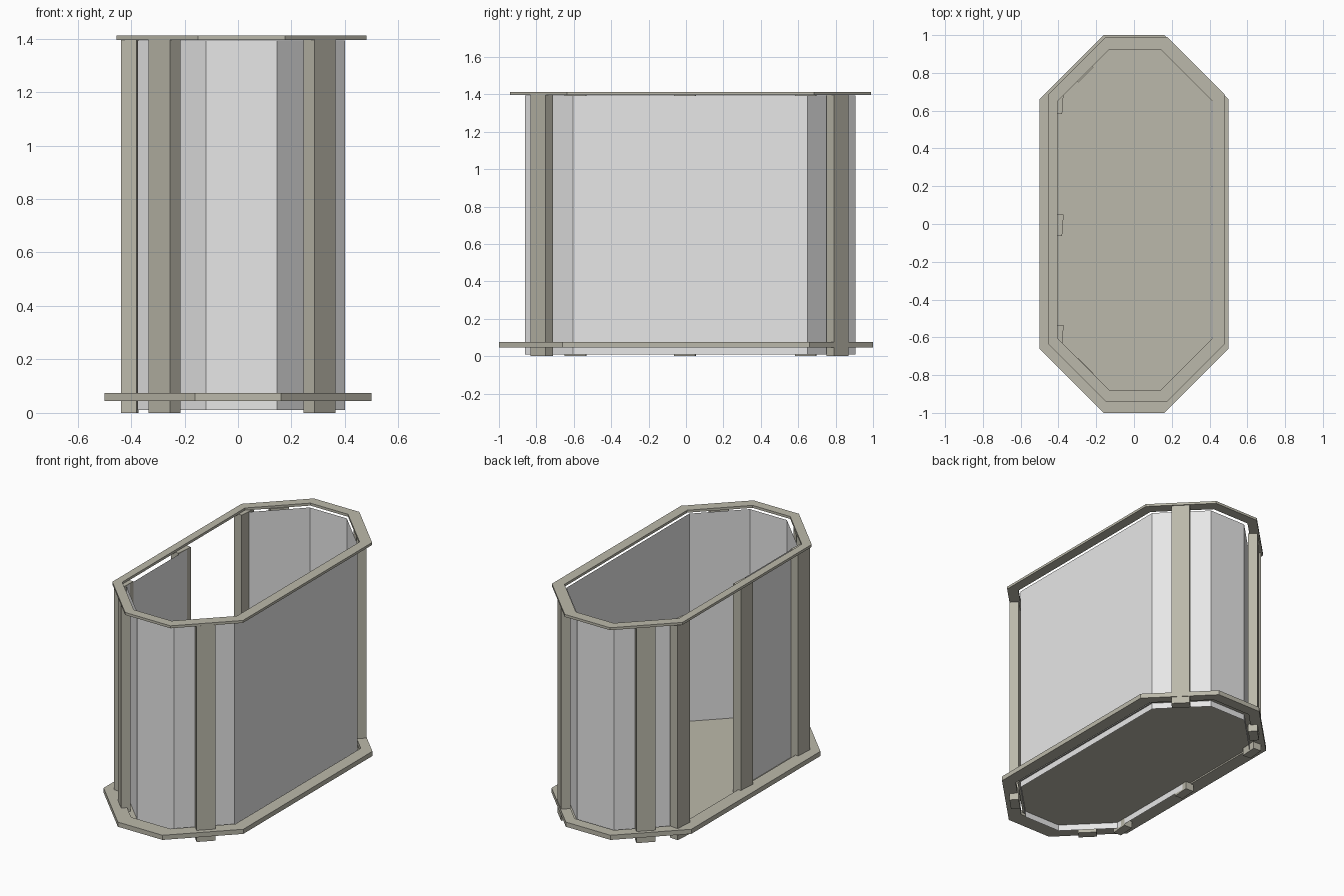
import bpy, bmesh, math
from mathutils import Matrix, Vector

if "Cube" in bpy.data.objects:
    bpy.data.objects.remove(bpy.data.objects["Cube"])


def material(name, color):
    m = bpy.data.materials.new(name)
    m.diffuse_color = (*color, 1)
    m.use_nodes = True
    m.node_tree.nodes["Principled BSDF"].inputs["Base Color"].default_value = m.diffuse_color
    return m


BEIGE = material("warm beige", (0.50, 0.485, 0.405))
PALE = material("pale grey", (0.80, 0.80, 0.80))


def finish(bm, name, mat):
    bmesh.ops.recalc_face_normals(bm, faces=bm.faces)
    me = bpy.data.meshes.new(name)
    bm.to_mesh(me)
    bm.free()
    me.materials.append(mat)
    ob = bpy.data.objects.new(name, me)
    bpy.context.collection.objects.link(ob)
    return ob


def octagon(x0, x1, y0, y1, c):
    return [(x0 + c, y0), (x1 - c, y0), (x1, y0 + c), (x1, y1 - c),
            (x1 - c, y1), (x0 + c, y1), (x0, y1 - c), (x0, y0 + c)]


def ring(name, outer, inner, z0, z1):
    bm = bmesh.new()
    loops = [[bm.verts.new((x, y, z)) for x, y in pts]
             for pts, z in ((outer, z0), (outer, z1), (inner, z1), (inner, z0))]
    for k in range(4):
        a, b = loops[k], loops[(k + 1) % 4]
        for i in range(8):
            j = (i + 1) % 8
            bm.faces.new((a[i], a[j], b[j], b[i]))
    return finish(bm, name, BEIGE)


def post(name, x, y, angle):
    bm = bmesh.new()
    mat = (Matrix.Translation((x, y, 0.6985)) @ Matrix.Rotation(math.radians(angle), 4, 'Z')
           @ Matrix.Diagonal((0.113, 0.057, 1.397, 1)))
    bmesh.ops.create_cube(bm, size=1, matrix=mat)
    return finish(bm, name, BEIGE)


# rims: wide lower one, narrower upper one slightly off centre
wall = octagon(-0.375, 0.40, -0.86, 0.905, 0.255)
ring("bottom_rim", octagon(-0.5, 0.5, -1, 1, 0.34),
     octagon(-0.41, 0.42, -0.90, 0.93, 0.275), 0.045, 0.075)
ring("top_rim", octagon(-0.455, 0.48, -0.94, 0.99, 0.305),
     octagon(-0.405, 0.415, -0.88, 0.925, 0.275), 1.395, 1.411)

# floor plate
bm = bmesh.new()
bm.faces.new([bm.verts.new((x, y, 0.05)) for x, y in octagon(-0.405, 0.41, -0.885, 0.925, 0.265)])
finish(bm, "floor", BEIGE)

# thin wall sheets; the left side stops half way for the doorway
bm = bmesh.new()
path = [(-0.375, 0.05)] + [wall[7]] + wall[:7]
low = [bm.verts.new((x, y, 0.01)) for x, y in path]
high = [bm.verts.new((x, y, 1.393)) for x, y in path]
for i in range(len(path) - 1):
    bm.faces.new((low[i], low[i + 1], high[i + 1], high[i]))
finish(bm, "wall_panels", PALE)

# corner posts on the diagonals
for sx in (-1, 1):
    for sy in (-1, 1):
        post("corner_post", 0.015 + sx * 0.29, 0.02 + sy * 0.79, -45 * sx * sy)

# posts along the door side
for y in (-0.59, -0.005, 0.64):
    post("door_side_post", -0.405, y, 86)
